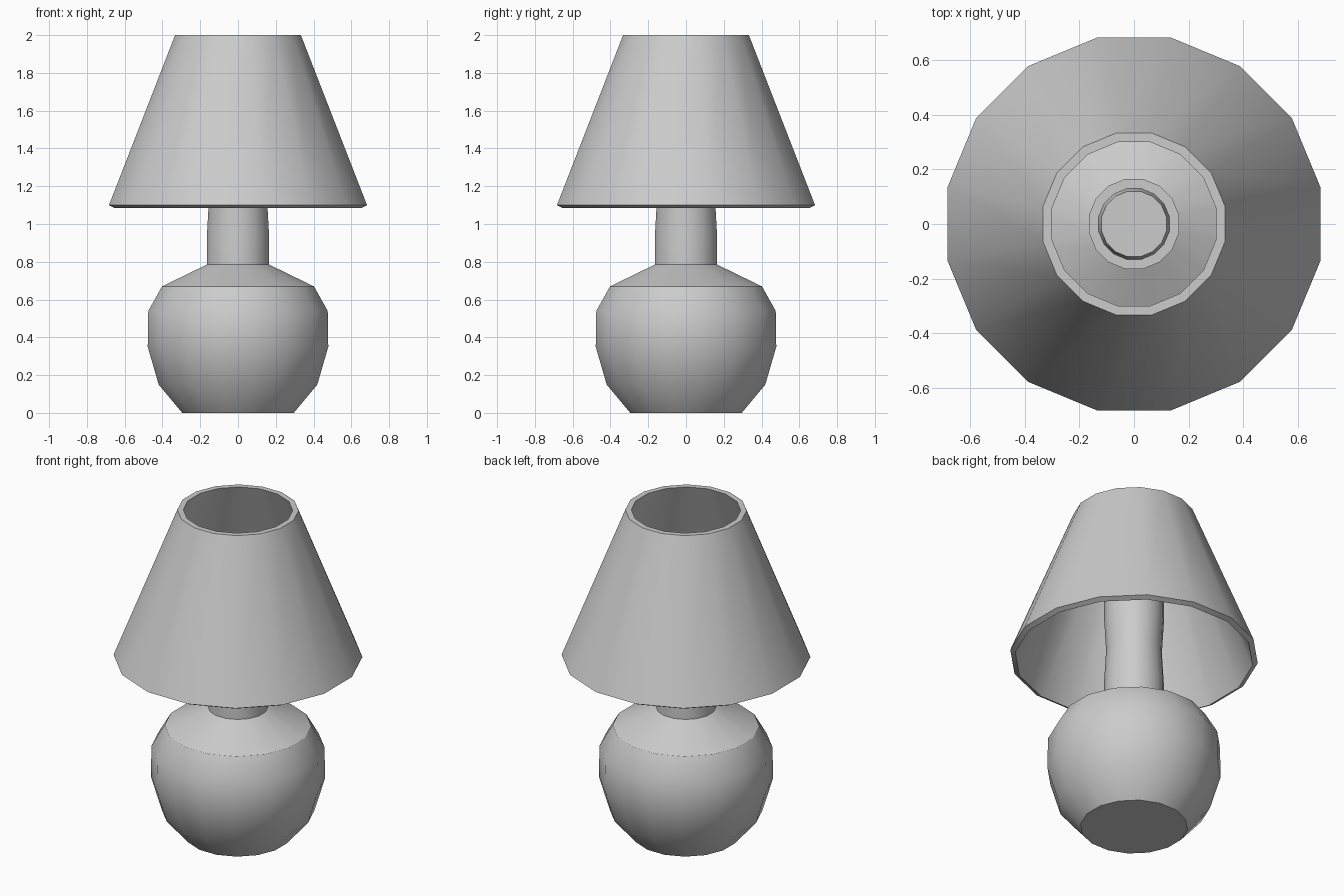
import bpy, bmesh
from math import cos, sin, pi, radians

if "Cube" in bpy.data.objects:
    bpy.data.objects.remove(bpy.data.objects["Cube"])

SIDES = 16
K = 1 / cos(pi / SIDES)  # profiles give the flat-side distance; convert to corner radius


def lathe(name, profile, closed=False):
    """Spin an (r, z) profile around z; cap the ends, or join them if closed."""
    bm = bmesh.new()
    rings = []
    for r, z in profile:
        rings.append([bm.verts.new((r * K * cos((i + 0.5) * 2 * pi / SIDES),
                                    r * K * sin((i + 0.5) * 2 * pi / SIDES), z))
                      for i in range(SIDES)])
    pairs = list(zip(rings, rings[1:]))
    if closed:
        pairs.append((rings[-1], rings[0]))
    else:
        bm.faces.new(rings[0][::-1])
        bm.faces.new(rings[-1])
    for a, b in pairs:
        for i in range(SIDES):
            j = (i + 1) % SIDES
            bm.faces.new((a[i], a[j], b[j], b[i]))
    bmesh.ops.recalc_face_normals(bm, faces=bm.faces)
    mesh = bpy.data.meshes.new(name)
    bm.to_mesh(mesh)
    bm.free()
    obj = bpy.data.objects.new(name, mesh)
    bpy.context.collection.objects.link(obj)
    bpy.ops.object.select_all(action='DESELECT')
    obj.select_set(True)
    bpy.context.view_layer.objects.active = obj
    bpy.ops.object.shade_smooth_by_angle(angle=radians(32))
    return obj


# Round body, shoulder, waisted neck and bulb socket in one turned piece
lathe("lamp_base", [
    (0.295, 0.0), (0.42, 0.15), (0.478, 0.35), (0.475, 0.54), (0.402, 0.67),
    (0.165, 0.785), (0.165, 0.93), (0.154, 1.13), (0.165, 1.33),
    (0.165, 1.48), (0.13, 1.48), (0.12, 1.55)])

# Thick-walled conical shade, open at both ends
lathe("lamp_shade", [
    (0.655, 1.085), (0.683, 1.10), (0.333, 2.0), (0.30, 2.0)], closed=True)
